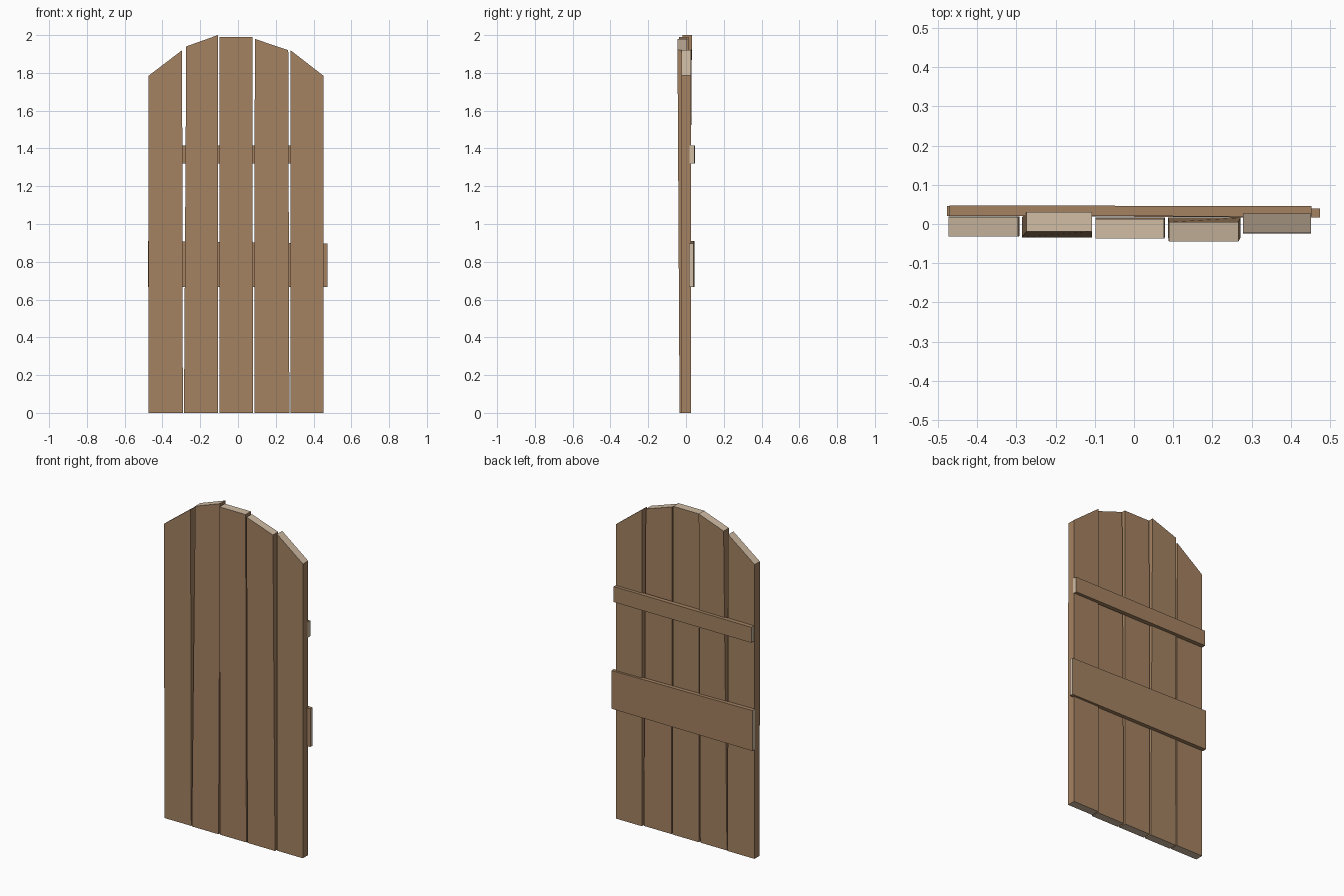
import bpy

if "Cube" in bpy.data.objects:
    bpy.data.objects.remove(bpy.data.objects["Cube"])


def srgb(r, g, b):
    lin = lambda c: c / 12.92 if c <= 0.04045 else ((c + 0.055) / 1.055) ** 2.4
    return (lin(r / 255), lin(g / 255), lin(b / 255), 1)


def material(name, colour):
    m = bpy.data.materials.new(name)
    m.diffuse_color = colour
    m.use_nodes = True
    m.node_tree.nodes["Principled BSDF"].inputs["Base Color"].default_value = m.diffuse_color
    return m


WOOD = material("brown_wood", srgb(164, 130, 97))
END = material("pale_end_grain", srgb(208, 188, 164))


def board(name, a, b):
    """Board between two end quads; the two ends show pale end grain."""
    faces = [(3, 2, 1, 0), (4, 5, 6, 7)]
    faces += [(i, (i + 1) % 4, (i + 1) % 4 + 4, i + 4) for i in range(4)]
    mesh = bpy.data.meshes.new(name)
    mesh.from_pydata(a + b, [], faces)
    mesh.materials.append(WOOD)
    mesh.materials.append(END)
    for p in mesh.polygons:
        p.material_index = 1 if p.index < 2 else 0
    ob = bpy.data.objects.new(name, mesh)
    bpy.context.collection.objects.link(ob)


# Upright planks: bottom x0, x1, front y | top x0, x1, front y | top left z, top right z
T = 0.05
planks = [
    (-0.473, -0.292, -0.031, -0.473, -0.296, -0.032, 1.785, 1.92),
    (-0.286, -0.107, -0.034, -0.274, -0.107, -0.019, 1.94, 2.00),
    (-0.098, 0.079, -0.033, -0.098, 0.077, -0.037, 1.99, 1.99),
    (0.087, 0.272, -0.034, 0.089, 0.266, -0.045, 1.98, 1.92),
    (0.278, 0.452, -0.024, 0.278, 0.452, -0.023, 1.92, 1.785),
]
for i, (a, b, y, c, d, yt, zl, zr) in enumerate(planks):
    board(f"plank_{i + 1}",
          [(a, y, 0), (b, y, 0), (b, y + T, 0), (a, y + T, 0)],
          [(c, yt, zl), (d, yt, zr), (d, yt + T, zr), (c, yt + T, zl)])


# Cross battens on the back: each end is x, y0, y1, z0, z1
def batten(name, *ends):
    quads = [[(x, y0, z0), (x, y1, z0), (x, y1, z1), (x, y0, z1)]
             for x, y0, y1, z0, z1 in ends]
    board(name, *quads)


batten("upper_batten", (-0.471, 0.021, 0.047, 1.321, 1.415), (0.453, 0.019, 0.046, 1.321, 1.415))
batten("lower_batten", (-0.477, 0.021, 0.046, 0.666, 0.911), (0.474, 0.016, 0.039, 0.666, 0.897))
